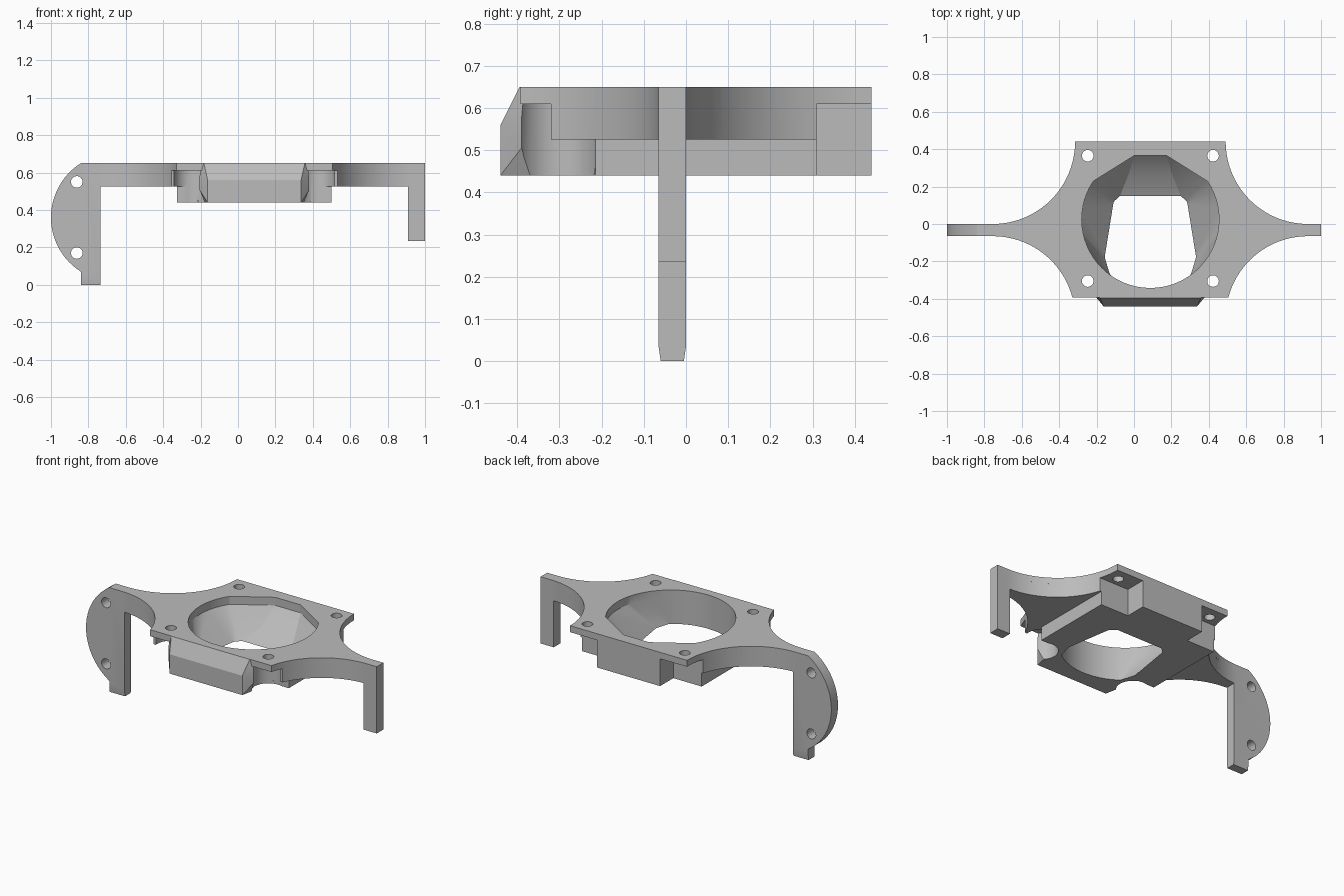
import bpy, bmesh, math

if "Cube" in bpy.data.objects:
    bpy.data.objects.remove(bpy.data.objects["Cube"], do_unlink=True)

grey = bpy.data.materials.new("matte_grey")
grey.use_nodes = True
grey.diffuse_color = (0.5, 0.5, 0.5, 1)
grey.node_tree.nodes["Principled BSDF"].inputs["Base Color"].default_value = (0.5, 0.5, 0.5, 1)

MID = 0.0875                 # centre line of the square frame
TOP, THIN, ARM, LOW = 0.65, 0.61, 0.525, 0.44
FRONT, BACK = -0.065, 0.0    # faces of the arms and legs


def finish(name, bm):
    bmesh.ops.recalc_face_normals(bm, faces=bm.faces)
    mesh = bpy.data.meshes.new(name)
    bm.to_mesh(mesh)
    bm.free()
    mesh.materials.append(grey)
    ob = bpy.data.objects.new(name, mesh)
    bpy.context.collection.objects.link(ob)
    return ob


def prism(name, outline, lo, hi, upright=False):
    """Extrude an outline along z, or along y when upright."""
    bm = bmesh.new()
    place = (lambda a, b: (a, lo, b)) if upright else (lambda a, b: (a, b, lo))
    face = bm.faces.new([bm.verts.new(place(a, b)) for a, b in outline])
    moved = bmesh.ops.extrude_face_region(bm, geom=[face])["geom"]
    shift = (0, hi - lo, 0) if upright else (0, 0, hi - lo)
    bmesh.ops.translate(bm, vec=shift, verts=[v for v in moved if isinstance(v, bmesh.types.BMVert)])
    return finish(name, bm)


def box(name, x0, x1, y0, y1, z0, z1):
    return prism(name, [(x0, y0), (x1, y0), (x1, y1), (x0, y1)], z0, z1)


def hull(name, points):
    bm = bmesh.new()
    verts = [bm.verts.new(p) for p in points]
    out = bmesh.ops.convex_hull(bm, input=verts)
    inner = [g for g in out["geom_interior"] if isinstance(g, bmesh.types.BMVert)]
    bmesh.ops.delete(bm, geom=inner, context='VERTS')
    bmesh.ops.dissolve_limit(bm, angle_limit=0.01, verts=bm.verts, edges=bm.edges)
    return finish(name, bm)


def circle(cx, cy, r, n=32):
    return [(cx + r * math.cos(2 * math.pi * i / n), cy + r * math.sin(2 * math.pi * i / n))
            for i in range(n)]


def combine(base, other, operation):
    """Boolean one part into the base and drop the helper."""
    mod = base.modifiers.new("join", 'BOOLEAN')
    mod.operation, mod.solver, mod.object = operation, 'EXACT', other
    bpy.context.view_layer.update()
    graph = bpy.context.evaluated_depsgraph_get()
    mesh = bpy.data.meshes.new_from_object(base.evaluated_get(graph))
    base.modifiers.clear()
    base.data = mesh
    bpy.data.objects.remove(other, do_unlink=True)


def plate_outline(y0, y1, r=0.44, end=0.93, n=20):
    """Frame outline with concave sides running out into the arms."""
    low, high = FRONT - r, BACK + r
    a = math.pi - math.asin((y0 - low) / r)
    b = math.pi + math.asin((high - y1) / r)
    side = []
    for i in range(n + 1):
        t = a + (math.pi / 2 - a) * i / n
        side.append((end + r * math.cos(t), low + r * math.sin(t)))
    for i in range(n + 1):
        t = 1.5 * math.pi + (b - 1.5 * math.pi) * i / n
        side.append((end + r * math.cos(t), high + r * math.sin(t)))
    return side + [(2 * MID - x, y) for x, y in reversed(side)]


# Top plate, thick arms and lower body
frame = prism("mounting_frame", plate_outline(-0.393, 0.44), THIN, TOP)
solids = [
    prism("arms", plate_outline(-0.32, 0.31), ARM, TOP),
    box("lower_body", -0.325, 0.5, -0.215, 0.31, LOW, 0.58),
    box("back_block", -0.13, 0.305, 0.2, 0.44, LOW, TOP),
]

# Front snout, flaring towards the body, with a sloped upper face
snout = []
for s in (-1, 1):
    for half, y, z in [(0.25, -0.44, LOW), (0.25, -0.44, 0.56), (0.27, -0.395, TOP),
                       (0.3, -0.2, LOW), (0.36, -0.31, THIN), (0.36, -0.2, THIN), (0.27, -0.2, TOP)]:
        snout.append((MID + s * half, y, z))
solids.append(hull("snout", snout))
for part in solids:
    combine(frame, part, 'UNION')

# Duct: round at the top, narrowing to the lower opening
ring = [p for p in circle(MID, 0.025, 0.367, 64) if p[1] < 0.245]
ring += [(0.0, 0.365), (0.175, 0.365)]
duct = [(x, y, z) for x, y in ring for z in (0.6, 0.7)]
mouth = [p for p in circle(MID, 0.025, 0.367, 64) if p[1] < -0.275]
for s in (-1, 1):
    duct.append((MID + s * 0.115, 0.27, 0.5))
    mouth += [(MID + s * 0.178, 0.11), (MID + s * 0.228, -0.2)]
duct += [(x, y, z) for x, y in mouth for z in (LOW, 0.42)]
combine(frame, hull("duct_cutter", duct), 'DIFFERENCE')

# Screw holes, with head clearance under the front pair
for x in (MID - 0.335, MID + 0.335):
    combine(frame, prism("clearance_cutter", circle(x, -0.305, 0.095), 0.3, THIN), 'DIFFERENCE')
    for y in (-0.305, 0.365):
        combine(frame, prism("screw_cutter", circle(x, y, 0.031, 24), 0.3, 0.8), 'DIFFERENCE')

# Straight leg
combine(frame, box("straight_leg", 0.91, 1.0, FRONT, BACK, 0.235, TOP), 'UNION')

# Curved leg with tapered tip and two cross holes
r, cx, cz = 0.343, -0.657, 0.36
sweep = math.asin(0.29 / r)
arc = []
for i in range(25):
    t = math.pi - sweep + 2 * sweep * i / 24
    arc.append((cx + r * math.cos(t), cz + r * math.sin(t)))
leg = prism("curved_leg", arc + [(-0.84, 0.035), (-0.735, 0.035), (-0.735, TOP)], FRONT, BACK, True)
tip = [(x, y, z) for x in (-0.84, -0.735)
       for y, z in ((FRONT, 0.035), (BACK, 0.035), (FRONT + 0.005, 0), (BACK - 0.005, 0))]
combine(leg, hull("leg_tip", tip), 'UNION')
for z in (0.17, 0.55):
    combine(leg, prism("leg_hole_cutter", circle(-0.862, z, 0.031, 24), -0.2, 0.2, True), 'DIFFERENCE')
combine(frame, leg, 'UNION')

# Smooth the curved walls, keep corners crisp
bpy.ops.object.select_all(action='DESELECT')
frame.select_set(True)
bpy.context.view_layer.objects.active = frame
bpy.ops.object.shade_smooth_by_angle(angle=math.radians(25))
